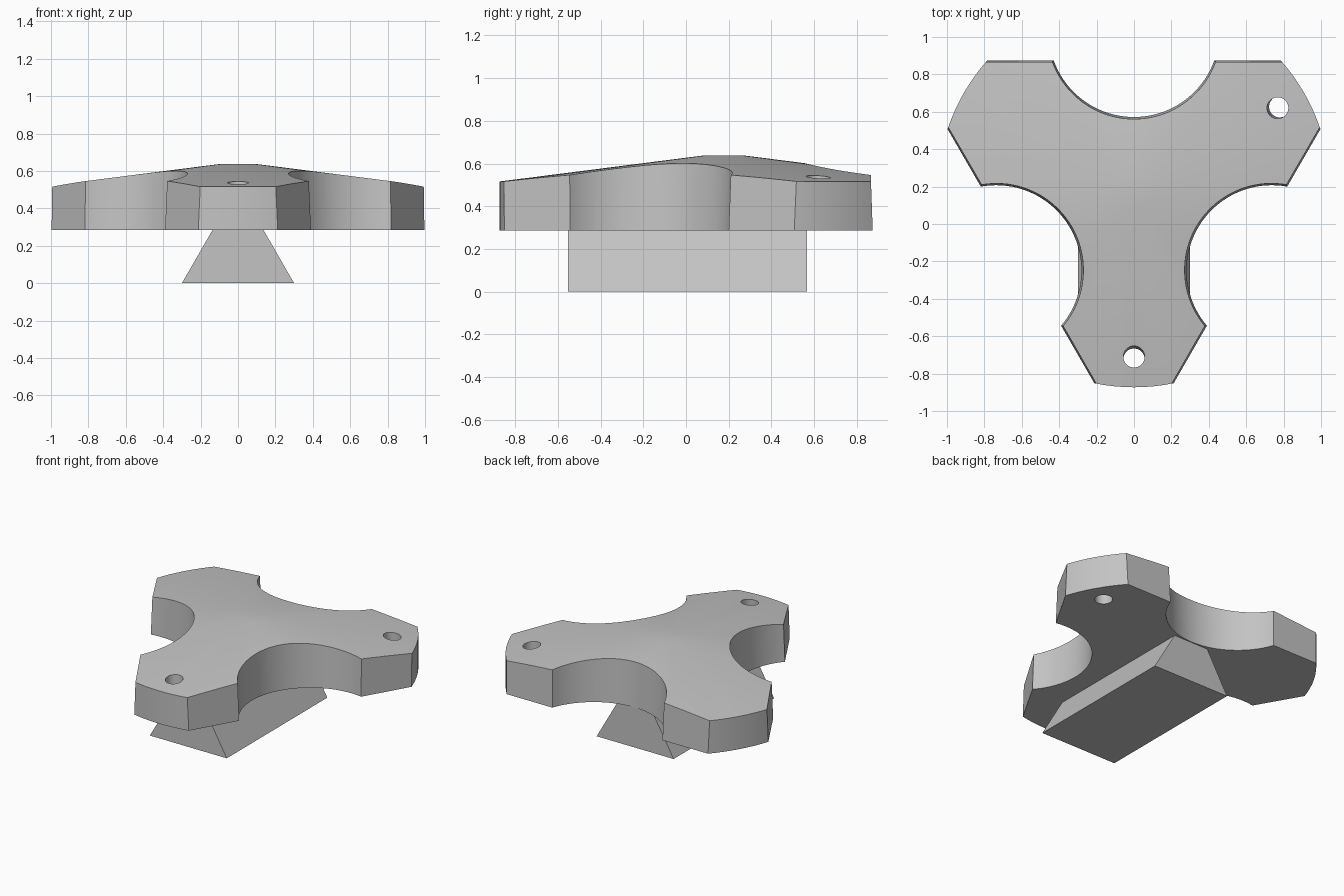
import bpy, bmesh
from math import sin, cos, asin, radians, degrees, pi
from mathutils import Matrix, Vector

if "Cube" in bpy.data.objects:
    bpy.data.objects.remove(bpy.data.objects["Cube"], do_unlink=True)

HUB_Y = 0.177           # centre of the three arms
BASE_Z, TOP_Z = 0.285, 0.637
OUTER_R = 1.05
HOLE_R, HOLE_DIST = 0.057, 0.887
ARC_DIST, ARC_R = 0.851, 0.456
FLANK, DRAFT = 0.698, 0.035

grey = bpy.data.materials.new("plain grey")
grey.use_nodes = True
grey.diffuse_color = (0.55, 0.55, 0.55, 1)
grey.node_tree.nodes["Principled BSDF"].inputs["Base Color"].default_value = (0.55, 0.55, 0.55, 1)


def make_object(name, bm):
    bmesh.ops.recalc_face_normals(bm, faces=bm.faces)
    mesh = bpy.data.meshes.new(name)
    bm.to_mesh(mesh)
    bm.free()
    obj = bpy.data.objects.new(name, mesh)
    bpy.context.collection.objects.link(obj)
    mesh.materials.append(grey)
    return obj


def loft(name, loops):
    """Join equal-length closed loops and cap both ends."""
    bm = bmesh.new()
    rings = [[bm.verts.new(p) for p in loop] for loop in loops]
    for a, b in zip(rings, rings[1:]):
        for i in range(len(a)):
            j = (i + 1) % len(a)
            bm.faces.new((a[i], a[j], b[j], b[i]))
    bm.faces.new(rings[0])
    bm.faces.new(rings[-1])
    return make_object(name, bm)


def circle(r, z, n=120):
    return [(r * cos(2 * pi * i / n), HUB_Y + r * sin(2 * pi * i / n), z) for i in range(n)]


def arm_outline(z, steps=40):
    """Three scooped bays joined by pointed arms, with a slight draft."""
    d = (z - BASE_Z) * DRAFT
    r = ARC_R + d
    end = asin((ARC_DIST - FLANK + d) / r)
    pts = []
    for k in range(3):
        turn = Matrix.Rotation(k * 2 * pi / 3, 3, 'Z')
        local = []
        for i in range(steps + 1):
            a = -end - (pi - 2 * end) * i / steps
            local.append(Vector((r * cos(a), ARC_DIST + r * sin(a), z)))
        tip = 2 * (FLANK - d)
        local.append(Vector((tip * cos(radians(150)), tip * sin(radians(150)), z)))
        pts += [turn @ p + Vector((0, HUB_Y, 0)) for p in local]
    return pts


def boolean(obj, cutter, operation):
    cutter.hide_render = True
    mod = obj.modifiers.new(operation.lower(), 'BOOLEAN')
    mod.operation, mod.object, mod.solver = operation, cutter, 'EXACT'
    bpy.context.view_layer.objects.active = obj
    bpy.ops.object.modifier_apply(modifier=mod.name)
    bpy.data.objects.remove(cutter, do_unlink=True)


# Shallow domed disc trimmed to the three-armed outline
plate = loft("three_arm_plate", [circle(OUTER_R, BASE_Z), circle(OUTER_R, 0.516),
                                 circle(0.1, TOP_Z)])
boolean(plate, loft("outline_cutter", [arm_outline(0.2), arm_outline(0.8)]), 'INTERSECT')

# Screw hole through each arm, leaning slightly
for angle in (-90, 30, 150):
    a = radians(angle)
    bm = bmesh.new()
    bmesh.ops.create_cone(bm, cap_ends=True, segments=32, radius1=HOLE_R,
                          radius2=HOLE_R, depth=0.8)
    place = (Matrix.Translation((HOLE_DIST * cos(a), HUB_Y + HOLE_DIST * sin(a), 0.53))
             @ Matrix.Rotation(a, 4, 'Z') @ Matrix.Rotation(radians(-3), 4, 'Y'))
    bm.transform(place)
    boolean(plate, make_object("hole_cutter", bm), 'DIFFERENCE')

# Dovetail rail under the plate
section = ((-0.3, 0), (0.3, 0), (0.136, BASE_Z), (-0.136, BASE_Z))
rail = loft("dovetail_rail", [[(x, y, z) for x, z in section] for y in (-0.553, 0.566)])

# Smooth the curved walls and keep the edges crisp
plate.data.materials.clear()
plate.data.materials.append(grey)
plate.data.polygons.foreach_set("material_index", [0] * len(plate.data.polygons))
bpy.ops.object.select_all(action='DESELECT')
plate.select_set(True)
bpy.context.view_layer.objects.active = plate
bpy.ops.object.shade_smooth_by_angle(angle=radians(25))
